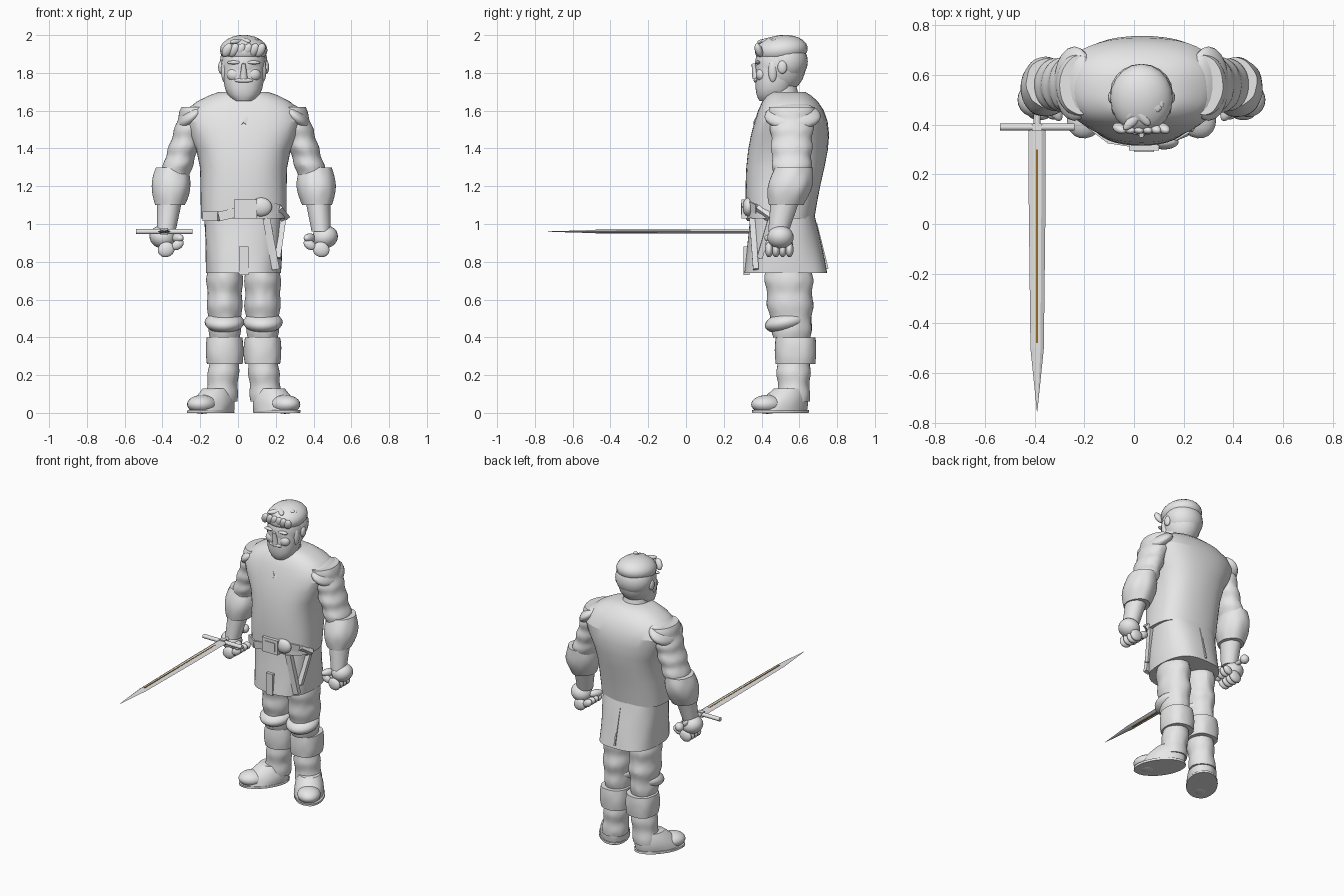
import bpy, bmesh, math, random
from mathutils import Vector, Matrix

random.seed(4)
if "Cube" in bpy.data.objects:
    bpy.data.objects.remove(bpy.data.objects["Cube"], do_unlink=True)

CENTRE = .03
SIDES = ((-1, "right"), (1, "left"))


def material(name, red, green, blue):
    mat = bpy.data.materials.new(name)
    mat.use_nodes = True
    colour = (red, green, blue, 1)
    mat.diffuse_color = colour
    mat.node_tree.nodes["Principled BSDF"].inputs["Base Color"].default_value = colour
    return mat


GREY = material("plain grey", .8, .8, .8)
GOLD = material("dull gold", .3, .15, .02)


def finish(name, bm, mat=GREY, subdivide=False, location=(0, 0, 0), scale=(1, 1, 1), tilt=(0, 0, 0)):
    """Turn a bmesh into a shaded, placed object."""
    bmesh.ops.recalc_face_normals(bm, faces=bm.faces)
    mesh = bpy.data.meshes.new(name)
    bm.to_mesh(mesh)
    bm.free()
    mesh.materials.append(mat)
    part = bpy.data.objects.new(name, mesh)
    bpy.context.collection.objects.link(part)
    part.location, part.scale, part.rotation_euler = location, scale, tilt
    if subdivide:
        part.modifiers.new("Smooth", "SUBSURF").levels = 1
    bpy.ops.object.select_all(action="DESELECT")
    part.select_set(True)
    bpy.context.view_layer.objects.active = part
    bpy.ops.object.shade_smooth_by_angle(angle=math.radians(40))
    return part


def skin(name, rings, power=2, wrinkle=.02, yaw=0, side=1):
    """Skin level rings (centre, half width, half depth); side mirrors about the centre line."""
    bm = bmesh.new()
    crease = bm.edges.layers.float.new("crease_edge")
    count = 24
    loops = []
    for centre, wide, deep in rings:
        loop = []
        for i in range(count):
            angle = math.tau * i / count
            c, s = math.cos(angle), math.sin(angle)
            size = 1 + random.uniform(-wrinkle, wrinkle)
            offset = Vector((math.copysign(abs(c) ** (2 / power), c) * wide * size,
                             math.copysign(abs(s) ** (2 / power), s) * deep * size, 0))
            offset.rotate(Matrix.Rotation(yaw, 3, "Z"))
            point = centre + offset
            loop.append(bm.verts.new((CENTRE + side * point.x, point.y, point.z)))
        loops.append(loop)
    for low, high in zip(loops, loops[1:]):
        for i in range(count):
            j = (i + 1) % count
            bm.faces.new((low[i], low[j], high[j], high[i]))
    for end in (loops[0], loops[-1]):
        for edge in bm.faces.new(end).edges:
            edge[crease] = 1
    return finish(name, bm, subdivide=True)


def body(name, sections, **options):
    """Skin sections given as height, y, half width, half depth."""
    return skin(name, [(Vector((0, y, z)), wide, deep) for z, y, wide, deep in sections], **options)


def tube(name, start, end, radii, end_radii, bulge=0, folds=0, **options):
    """Tapering limb between two points, with an even bulge and cloth folds."""
    start, end = Vector(start), Vector(end)
    radii, end_radii = Vector(radii), Vector(end_radii)
    steps = 4 * max(folds, 1)
    rings = []
    for i in range(steps + 1):
        t = i / steps
        wide, deep = radii.lerp(end_radii, t)
        extra = bulge * math.sin(math.pi * t)
        ripple = 1 + (.06 * math.sin(math.tau * t * folds) if folds else 0)
        rings.append((start.lerp(end, t), (wide + extra) * ripple, (deep + extra) * ripple))
    return skin(name, rings, **options)


def blob(name, location, scale, tilt=(0, 0, 0)):
    bm = bmesh.new()
    bmesh.ops.create_uvsphere(bm, u_segments=20, v_segments=12, radius=1)
    return finish(name, bm, location=location, scale=scale, tilt=tilt)


def box(name, location, scale, mat=GREY):
    bm = bmesh.new()
    bmesh.ops.create_cube(bm, size=1)
    return finish(name, bm, mat, location=location, scale=scale)


def rod(name, location, radius, length, tilt, tip=None, sides=10):
    bm = bmesh.new()
    bmesh.ops.create_cone(bm, cap_ends=True, segments=sides, radius1=radius,
                          radius2=radius if tip is None else tip, depth=length)
    return finish(name, bm, location=location, tilt=tilt)


def strap(name, points, width, thickness=.03):
    """Flat ribbon along a path, facing the front."""
    bm = bmesh.new()
    for start, end in zip(points, points[1:]):
        start, end = Vector(start), Vector(end)
        along = (end - start).normalized()
        across = along.cross(Vector((0, 1, 0))).normalized()
        frame = Matrix((along, across, across.cross(along))).transposed().to_4x4()
        frame.translation = (start + end) / 2
        size = Matrix.Diagonal(((end - start).length, width, thickness, 1))
        bmesh.ops.create_cube(bm, size=1, matrix=frame @ size)
    return finish(name, bm)


# Vest flaring over the shoulders, skirt and neck
body("vest", [(1.03, .5, .23, .18), (1.2, .51, .23, .2), (1.4, .54, .23, .22), (1.55, .56, .37, .2),
              (1.66, .55, .25, .15), (1.7, .54, .13, .09)], power=2.5, wrinkle=.015)
tube("skirt", (0, .53, .74), (0, .51, 1.06), (.2, .22), (.21, .17), power=2.6)
tube("neck", (0, .52, 1.6), (0, .5, 1.75), (.1, .1), (.08, .08))
for side, word in SIDES:
    strap(word + "_collar", [(CENTRE + side * .1, .44, 1.66), (CENTRE, .37, 1.53)], .02)
strap("front_tab", [(CENTRE, .32, .88), (CENTRE, .32, .73)], .05)
strap("back_seam", [(CENTRE, .68, 1), (CENTRE, .74, .76)], .01)

# Belt with its buckle, pouch and hanging ends
strap("belt", [(-.18, .4, 1.04), (-.1, .34, 1.04), (.03, .32, 1.07), (.14, .34, 1.1),
               (.21, .38, 1.08), (.25, .45, 1.03)], .05)
box("buckle", (.04, .31, 1.08), (.12, .03, .1))
box("buckle_plate", (.04, .295, 1.08), (.08, .01, .06))
blob("pouch", (.12, .33, 1.09), (.06, .03, .05))
strap("belt_end", [(.15, .35, 1.03), (.2, .37, .76)], .04)
strap("side_strap", [(.24, .45, 1.03), (.21, .39, .82)], .03)

# Head with face and jaw
blob("skull", (CENTRE, .5, 1.84), (.12, .135, .15))
body("jaw", [(1.65, .45, .05, .06), (1.68, .46, .09, .09), (1.75, .47, .11, .105),
             (1.84, .49, .11, .12)], power=2.3, wrinkle=.01)
rod("nose", (CENTRE, .365, 1.81), .022, .08, (.2, 0, 0), tip=.01)
blob("moustache", (CENTRE, .37, 1.76), (.05, .012, .012))
for side, word in SIDES:
    blob(word + "_brow", (CENTRE + side * .05, .38, 1.855), (.04, .015, .01))
    blob(word + "_cheek", (CENTRE + side * .05, .4, 1.79), (.04, .03, .035))
    blob(word + "_ear", (CENTRE + side * .12, .51, 1.83), (.015, .025, .035))
    blob(word + "_sideburn", (CENTRE + side * .1, .46, 1.81), (.02, .025, .06))

# Cropped hair with short tufts swept forward
blob("hair_back", (CENTRE, .53, 1.86), (.126, .115, .115))
blob("hair_top", (CENTRE, .505, 1.92), (.126, .14, .08), (.1, 0, 0))
for i in range(14):
    angle, spread = random.uniform(0, math.tau), random.uniform(.02, .08)
    tuft = blob("hair_tuft", (CENTRE + spread * math.cos(angle), .48 + spread * math.sin(angle), 1.98 - spread / 5),
                (.02, .05, .015), (random.uniform(-.2, .3), 0, random.uniform(-1, 1)))
for i in range(6):
    blob("fringe_tuft", (CENTRE + (i - 2.5) * .035, .385, 1.92), (.025, .02, .04), (.3, .5, 0))

# Legs and arms, built for one side and mirrored
for side, word in SIDES:
    tube(word + "_trouser", (.1, .56, .4), (.1, .54, .8), (.08, .1), (.09, .125),
         bulge=.01, folds=3, wrinkle=.04, side=side)
    blob(word + "_knee_fold", (CENTRE + side * .102, .53, .48), (.105, .115, .055), (.2, 0, 0))
    tube(word + "_boot_cuff", (.1, .58, .26), (.1, .58, .4), (.095, .105), (.095, .105),
         bulge=.006, power=2.4, wrinkle=.03, side=side)
    tube(word + "_boot", (.12, .57, .06), (.1, .57, .3), (.085, .085), (.08, .09),
         folds=2, wrinkle=.03, side=side)
    tube(word + "_foot", (.17, .5, .01), (.14, .55, .13), (.095, .16), (.07, .09),
         bulge=.01, yaw=.6, wrinkle=.03, side=side)
    blob(word + "_toe", (CENTRE + side * .22, .43, .045), (.075, .09, .05), (0, 0, side * .6))
    tube(word + "_sole", (.175, .5, 0), (.175, .5, .015), (.1, .17), (.1, .17),
         yaw=.6, side=side)
    tube(word + "_sleeve", (.25, .56, 1.62), (.37, .56, 1.24), (.08, .12), (.08, .1),
         folds=4, wrinkle=.03, side=side)
    tube(word + "_arm_cuff", (.39, .53, 1.1), (.38, .57, 1.3), (.08, .09), (.085, .1),
         bulge=.025, wrinkle=.05, side=side)
    tube(word + "_forearm", (.41, .49, .96), (.39, .53, 1.15), (.05, .055), (.07, .08), side=side)
    blob(word + "_shoulder_flap", (CENTRE + side * .27, .565, 1.57), (.1, .15, .05), (0, side * .7, 0))
    # Closed fist
    blob(word + "_palm", (CENTRE + side * .43, .5, .93), (.07, .07, .06), (0, side * -.3, 0))
    for i in range(4):
        along = .44 + i * .036
        blob(word + "_knuckle", (CENTRE + side * .41, along, .865), (.045, .022, .04), (0, side * .4, 0))
        blob(word + "_fingertip", (CENTRE + side * .35, along, .89), (.036, .02, .025), (0, side * .6, 0))
    blob(word + "_thumb", (CENTRE + side * .35, .46, .925), (.025, .05, .025), (0, 0, side * -.5))

# Sword held level, pointing forward
SWORD_X, SWORD_Z = -.39, .96
bm = bmesh.new()
sections = []
for y, half in ((.39, .034), (.1, .034), (-.5, .027), (-.755, .001)):
    angles = [math.tau * i / 6 for i in range(6)]
    sections.append([bm.verts.new((SWORD_X + half * math.cos(a), y, SWORD_Z + half / 3 * math.sin(a)))
                     for a in angles])
for near, far in zip(sections, sections[1:]):
    for i in range(6):
        j = (i + 1) % 6
        bm.faces.new((near[i], near[j], far[j], far[i]))
for end in (sections[0], sections[-1]):
    bm.faces.new(end)
blade = finish("sword_blade", bm)
blade.data.shade_flat()
box("blade_inlay", (SWORD_X, -.09, SWORD_Z), (.008, .78, .022), GOLD)
rod("sword_guard", (SWORD_X, .39, SWORD_Z), .014, .3, (0, math.pi / 2, 0))
box("guard_block", (SWORD_X, .39, SWORD_Z), (.04, .03, .036))
rod("sword_grip", (SWORD_X, .5, SWORD_Z), .015, .24, (math.pi / 2, 0, 0))
blob("sword_pommel", (SWORD_X, .63, SWORD_Z), (.03, .03, .03))
